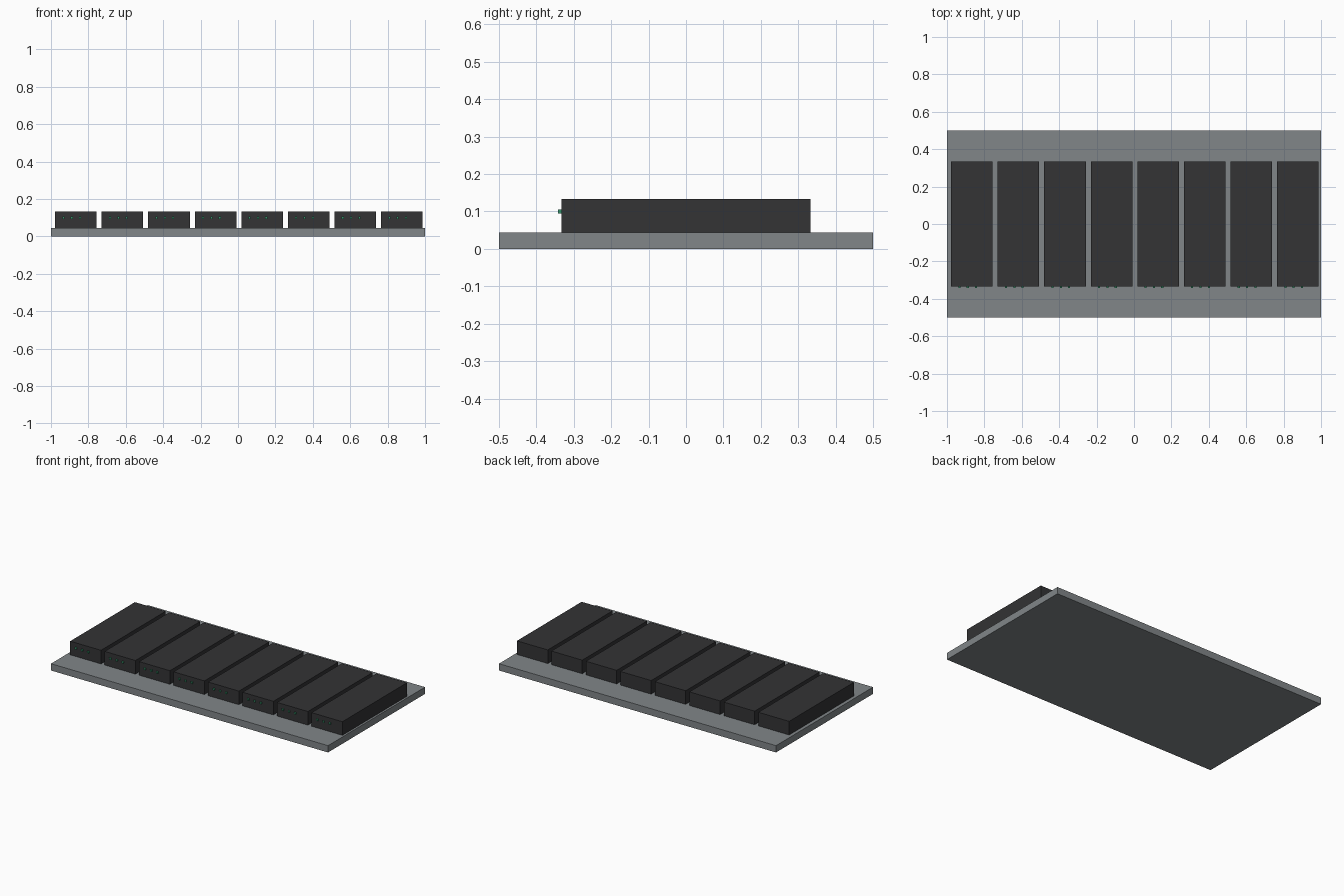
import bpy

if "Cube" in bpy.data.objects:
    bpy.data.objects.remove(bpy.data.objects["Cube"])

U = 1 / 22.5  # design unit

def material(name, rgb):
    m = bpy.data.materials.new(name)
    m.diffuse_color = (*rgb, 1)
    m.use_nodes = True
    m.node_tree.nodes["Principled BSDF"].inputs["Base Color"].default_value = m.diffuse_color
    return m

slab_grey = material("slab_grey", (0.22, 0.24, 0.25))
case_black = material("case_black", (0.033, 0.033, 0.035))
light_green = material("light_green", (0.04, 0.3, 0.15))

def box(name, x, y, z, mat):
    """Box spanning the (min, max) ranges x, y, z."""
    bpy.ops.mesh.primitive_cube_add(size=1, location=[sum(r) / 2 for r in (x, y, z)])
    o = bpy.context.object
    o.name = name
    o.scale = [r[1] - r[0] for r in (x, y, z)]
    bpy.ops.object.transform_apply(location=False, rotation=False, scale=True)
    o.data.materials.append(mat)

# Base slab
box("base_slab", (-1, 1), (-0.5, 0.5), (0, U), slab_grey)

# Row of eight cases, each with three indicator lights on the front
for i in range(8):
    x0 = (-22 + 5.6 * i) * U
    box(f"case_{i + 1}", (x0, x0 + 5 * U), (-7.5 * U, 7.5 * U), (U, 3 * U), case_black)
    for j in range(3):
        xc, zc, r = x0 + (1 + j) * U, 2.25 * U, 0.125 * U
        box(f"indicator_light_{i + 1}_{j + 1}", (xc - r, xc + r),
            (-7.7 * U, -7.45 * U), (zc - r, zc + r), light_green)
